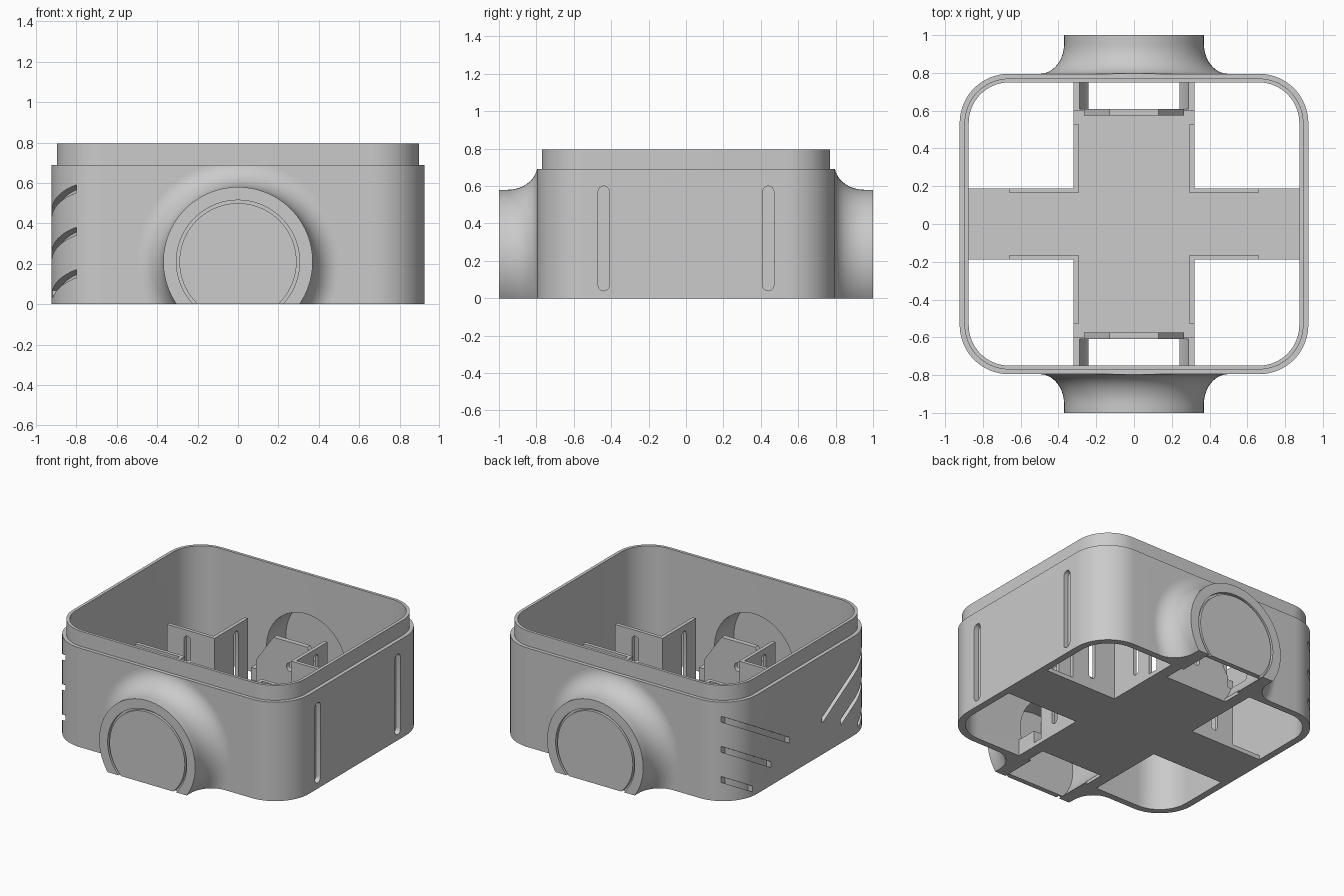
import bpy, bmesh, math
from mathutils import Vector

cube = bpy.data.objects.get("Cube")
if cube:
    bpy.data.objects.remove(cube, do_unlink=True)

grey = bpy.data.materials.new("plain_grey")
grey.use_nodes = True
colour = (0.594, 0.594, 0.594, 1)
grey.diffuse_color = colour
grey.node_tree.nodes["Principled BSDF"].inputs["Base Color"].default_value = colour


def finish(name, bm):
    bmesh.ops.recalc_face_normals(bm, faces=bm.faces)
    mesh = bpy.data.meshes.new(name)
    bm.to_mesh(mesh)
    bm.free()
    mesh.materials.append(grey)
    ob = bpy.data.objects.new(name, mesh)
    bpy.context.collection.objects.link(ob)
    return ob


def prism(name, outline, axis, a, b):
    """Extrude a closed 2D outline along an axis from a to b."""
    place = {"x": lambda u, v, w: (w, u, v),
             "y": lambda u, v, w: (u, w, v),
             "z": lambda u, v, w: (u, v, w)}[axis]
    bm = bmesh.new()
    face = bm.faces.new([bm.verts.new(place(u, v, a)) for u, v in outline])
    new = bmesh.ops.extrude_face_region(bm, geom=[face])["geom"]
    move = Vector(place(0, 0, b - a))
    bmesh.ops.translate(bm, vec=move, verts=[g for g in new if isinstance(g, bmesh.types.BMVert)])
    return finish(name, bm)


def lathe(name, profile, side, steps=96):
    """Spin a closed (radius, y) profile about the boss axis."""
    bm = bmesh.new()
    rings = []
    for i in range(steps):
        t = math.tau * i / steps
        rings.append([bm.verts.new((r * math.cos(t), side * y, BOSS_Z + r * math.sin(t)))
                      for r, y in profile])
    n = len(profile)
    for i in range(steps):
        p, q = rings[i], rings[(i + 1) % steps]
        for j in range(n):
            k = (j + 1) % n
            bm.faces.new((p[j], q[j], q[k], p[k]))
    return finish(name, bm)


def rounded(hx, hy, r, steps=16):
    pts = []
    for q, (sx, sy) in enumerate(((1, 1), (-1, 1), (-1, -1), (1, -1))):
        for i in range(steps + 1):
            t = math.pi / 2 * (q + i / steps)
            pts.append((sx * (hx - r) + r * math.cos(t), sy * (hy - r) + r * math.sin(t)))
    return pts


def rect(u0, u1, v0, v1):
    return [(u0, v0), (u1, v0), (u1, v1), (u0, v1)]


def circle(r, steps=96):
    return [(r * math.cos(math.tau * i / steps), BOSS_Z + r * math.sin(math.tau * i / steps))
            for i in range(steps)]


def cut_disc(r, steps=96):
    """Disc outline about the boss axis, flat where it meets the ground."""
    start = -math.asin(BOSS_Z / r)
    sweep = math.pi - 2 * start
    return [(r * math.cos(start + sweep * i / steps), BOSS_Z + r * math.sin(start + sweep * i / steps))
            for i in range(steps + 1)]


def capsule(u, v0, v1, r, steps=8):
    arc = [math.pi * i / steps for i in range(steps + 1)]
    return ([(u + r * math.cos(t), v1 - r + r * math.sin(t)) for t in arc]
            + [(u - r * math.cos(t), v0 + r - r * math.sin(t)) for t in arc])


def combine(ob, operation, *others):
    """Apply booleans and remove the helper solids."""
    for other in others:
        mod = ob.modifiers.new("combine", "BOOLEAN")
        mod.operation = operation
        mod.solver = "EXACT"
        mod.object = other
        bpy.context.view_layer.update()
        graph = bpy.context.evaluated_depsgraph_get()
        mesh = bpy.data.meshes.new_from_object(ob.evaluated_get(graph))
        ob.modifiers.clear()
        ob.data = mesh
        bpy.data.objects.remove(other, do_unlink=True)


BOSS_Z = 0.21
TUNNEL_R = 0.305
SIDES = (1, -1)
ENDS = ((1, "back"), (-1, "front"))

# Outer shell with slanted vents on the right wall and upright slots on the left
shell = prism("housing_shell", rounded(0.923, 0.795, 0.26), "z", 0, 0.69)
for s in SIDES:
    for end, top in ((0.18, 0.585), (0.38, 0.375), (0.58, 0.165)):
        low, high = top - 0.58 * (0.78 - end), top + 0.07
        bar = [(s * end, low - 0.02), (s * 0.9, high - 0.02),
               (s * 0.9, high + 0.02), (s * end, low + 0.02)]
        combine(shell, "DIFFERENCE", prism("vent_cutter", bar, "x", -1.2, -0.8))
    slot = capsule(s * 0.44, 0.04, 0.6, 0.03)
    combine(shell, "DIFFERENCE", prism("slot_cutter", slot, "x", 0.8, 1.2))

# Thin backing behind the grooves, and the stepped rim
combine(shell, "UNION",
        prism("core", rounded(0.888, 0.76, 0.225), "z", 0, 0.72),
        prism("rim", rounded(0.897, 0.77, 0.235), "z", 0.675, 0.795))

# Hollow interior and round openings into the bosses
combine(shell, "DIFFERENCE", prism("cavity", rounded(0.875, 0.75, 0.215), "z", -0.5, 1))
for s in SIDES:
    combine(shell, "DIFFERENCE", prism("tunnel", circle(TUNNEL_R), "y", s * 0.61, s * 0.9))
parts = [shell]

# Flared round bosses with a grooved end cap
flare = [(TUNNEL_R, 1), (0.37, 1)]
for i in range(17):
    t = math.pi / 2 * i / 16
    flare.append((0.5 - 0.13 * math.cos(t), 0.955 - 0.16 * math.sin(t)))
flare += [(0.5, 0.77), (TUNNEL_R, 0.77)]
for s, where in ENDS:
    boss = lathe(where + "_boss", flare, s)
    combine(boss, "INTERSECT", prism("clip", rect(-1, 1, -1.5, 1.5), "z", 0, 0.69))
    parts += [boss,
              prism(where + "_cap_backing", cut_disc(0.308), "y", s * 0.965, s * 0.98),
              prism(where + "_cap", cut_disc(0.29), "y", s * 0.975, s * 1)]

# Cross-shaped floor with low side cheeks hugging each tunnel
cross = [(0.32, -0.755), (0.32, -0.188), (0.88, -0.188), (0.88, 0.188), (0.32, 0.188), (0.32, 0.755)]
cross += [(-x, -y) for x, y in cross]
floor = prism("cross_floor", cross, "z", 0, 0.03)
for s in SIDES:
    for e in SIDES:
        cheek = rect(e * 0.2, e * 0.32, s * 0.6, s * 0.755)
        combine(floor, "UNION", prism("cheek", cheek, "z", 0.01, 0.115))
    combine(floor, "DIFFERENCE",
            prism("tunnel", circle(TUNNEL_R), "y", s * 0.61, s * 0.9),
            prism("opening", rect(-0.24, 0.24, s * 0.61, s * 0.9), "z", -0.2, 0.1))
parts.append(floor)

# Angled motor plates with a shaft hole
plate = [(-0.265, 0.02), (0.265, 0.02), (0.265, 0.19), (0.13, 0.385), (-0.13, 0.385), (-0.265, 0.19)]
for s, where in ENDS:
    mount = prism(where + "_motor_plate", plate, "y", s * 0.575, s * 0.61)
    combine(mount, "DIFFERENCE",
            prism("shaft_hole", circle(0.03, 24), "y", s * 0.5, s * 0.7))
    parts.append(mount)

# Four slotted corner brackets
angle = [(0.295, 0.163), (0.66, 0.163), (0.66, 0.188), (0.32, 0.188), (0.32, 0.53), (0.295, 0.53)]
for sx, side in ((1, "left"), (-1, "right")):
    for sy, where in ENDS:
        bracket = prism(f"{where}_{side}_bracket", [(sx * x, sy * y) for x, y in angle],
                        "z", 0.02, 0.49)
        combine(bracket, "DIFFERENCE",
                prism("slot", capsule(sx * 0.505, 0.08, 0.45, 0.025), "y", sy * 0.1, sy * 0.25),
                prism("slot", capsule(sy * 0.4, 0.08, 0.45, 0.025), "x", sx * 0.25, sx * 0.4))
        parts.append(bracket)

# Smooth the curved walls and keep the edges crisp
bpy.ops.object.select_all(action="DESELECT")
for ob in parts:
    ob.select_set(True)
bpy.context.view_layer.objects.active = shell
bpy.ops.object.shade_smooth_by_angle(angle=math.radians(30))
